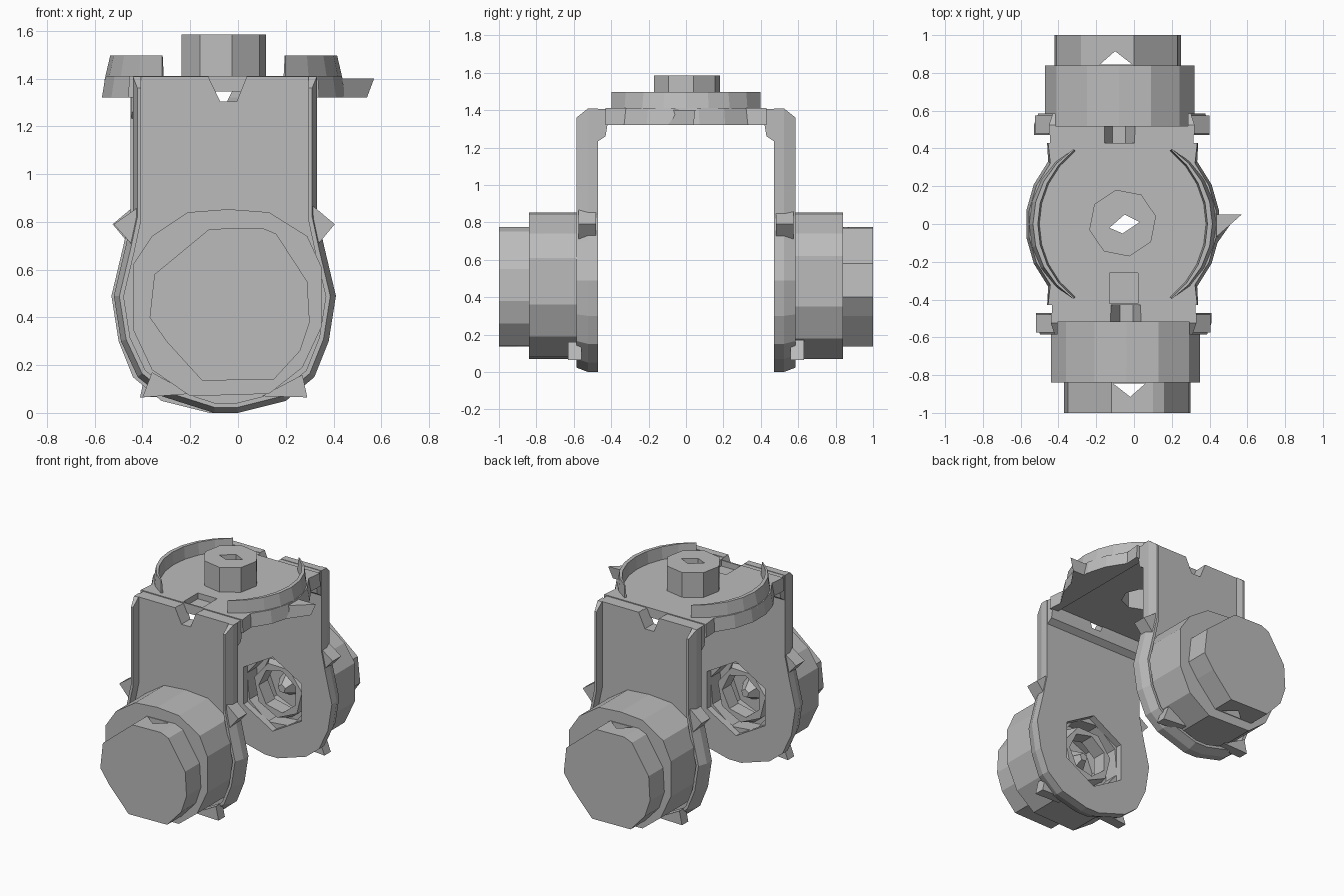
import bpy, bmesh, math
from mathutils import Matrix, Vector

cube = bpy.data.objects.get("Cube")
if cube:
    bpy.data.objects.remove(cube, do_unlink=True)

CX = -0.06  # turning axis of the fork

metal = bpy.data.materials.new("plain grey")
metal.use_nodes = True
metal.diffuse_color = (0.5, 0.5, 0.5, 1)
bsdf = metal.node_tree.nodes["Principled BSDF"]
bsdf.inputs["Base Color"].default_value = (0.5, 0.5, 0.5, 1)
bsdf.inputs["Roughness"].default_value = 0.7

PLACE = {"x": lambda p, d: (d, p[0], p[1]),
         "y": lambda p, d: (p[0], d, p[1]),
         "z": lambda p, d: (p[0], p[1], d)}


def loft(name, rings):
    """Skin equal rings of points and cap both ends."""
    bm = bmesh.new()
    rows = [[bm.verts.new(p) for p in ring] for ring in rings]
    n = len(rows[0])
    for a, b in zip(rows, rows[1:]):
        for i in range(n):
            j = (i + 1) % n
            bm.faces.new((a[i], a[j], b[j], b[i]))
    bm.faces.new(rows[0])
    bm.faces.new(rows[-1])
    bmesh.ops.recalc_face_normals(bm, faces=bm.faces)
    mesh = bpy.data.meshes.new(name)
    bm.to_mesh(mesh)
    bm.free()
    mesh.materials.append(metal)
    ob = bpy.data.objects.new(name, mesh)
    bpy.context.collection.objects.link(ob)
    return ob


def prism(name, axis, pts, start, end, end_pts=None):
    put = PLACE[axis]
    return loft(name, [[put(p, start) for p in pts],
                       [put(p, end) for p in (end_pts or pts)]])


def ngon(cx, cy, r, n, turn=0.0):
    return [(cx + r * math.cos(turn + math.tau * i / n),
             cy + r * math.sin(turn + math.tau * i / n)) for i in range(n)]


def box(x0, x1, y0, y1):
    return [(x0, y0), (x1, y0), (x1, y1), (x0, y1)]


def cut(ob, *cutters):
    """Subtract the cutters from an object and remove them."""
    for c in cutters:
        c.hide_render = True
        mod = ob.modifiers.new("cut", "BOOLEAN")
        mod.operation, mod.solver, mod.object = "DIFFERENCE", "EXACT", c
    bpy.context.view_layer.update()
    deps = bpy.context.evaluated_depsgraph_get()
    mesh = bpy.data.meshes.new_from_object(ob.evaluated_get(deps))
    ob.modifiers.clear()
    ob.data = mesh
    for c in cutters:
        bpy.data.objects.remove(c, do_unlink=True)


# ---- front half of the fork ----
half = []

# arm: a recessed panel framed by a raised, chamfered rim
outline = [(-0.44, 1.408), (-0.44, 0.84), (-0.47, 0.7), (-0.52, 0.49), (-0.49, 0.3),
           (-0.42, 0.15), (-0.32, 0.07), (-0.1, 0.0), (0.0, 0.0), (0.2, 0.05),
           (0.32, 0.15), (0.38, 0.3), (0.41, 0.49), (0.36, 0.7), (0.33, 0.84), (0.33, 1.408)]


def inset(scale, top):
    return [(CX + (x - CX) * scale, top if z > 1 else 0.46 + (z - 0.46) * scale)
            for x, z in outline]


put = PLACE["y"]
arm = loft("front_arm", [[put(p, y) for p in pts] for pts, y in
                         ((outline, -0.47), (outline, -0.525), (inset(0.95, 1.36), -0.585))])
notch = [(-0.135, 1.43), (-0.075, 1.305), (-0.005, 1.305), (0.045, 1.43)]
cut(arm, prism("panel_recess", "y", inset(0.91, 1.5), -0.7, -0.52),
    prism("hole", "y", ngon(CX, 0.44, 0.26, 6, math.pi / 2), -0.7, -0.4),
    prism("notch", "y", notch, -0.7, -0.38))
half.append(arm)

# gusset joining arm and crown on the inside
bend = [(-0.475, 1.405), (-0.42, 1.405), (-0.42, 1.32), (-0.43, 1.26), (-0.475, 1.23)]
gusset = prism("front_gusset", "x", bend, -0.435, 0.325)
cut(gusset, prism("notch", "y", notch, -0.7, -0.38))
half.append(gusset)

# uneven wheel housing with a stepped recess on its inner side
wheel = [(-0.21, 0.84), (-0.04, 0.853), (0.13, 0.84), (0.29, 0.74), (0.35, 0.61), (0.35, 0.36),
         (0.27, 0.19), (0.13, 0.08), (-0.2, 0.07), (-0.36, 0.18), (-0.44, 0.35), (-0.44, 0.62),
         (-0.36, 0.74)]
housing = prism("front_housing", "y", wheel, -0.515, -0.84)
cut(housing, prism("bore", "y", ngon(CX, 0.44, 0.24, 8, 0.3), -0.62, -0.4),
    prism("inner_bore", "y", ngon(CX, 0.44, 0.18, 8), -0.7, -0.5))
half.append(housing)

# angular ring and pointed pin inside the recess
ring = prism("front_inner_ring", "y", ngon(CX, 0.44, 0.215, 7), -0.63, -0.53,
             ngon(CX, 0.44, 0.19, 7, 0.25))
cut(ring, prism("ring_hole", "y", ngon(CX, 0.44, 0.15, 7), -0.8, -0.4))
half.append(ring)
half.append(prism("front_pin", "y", ngon(CX, 0.44, 0.11, 5), -0.71, -0.57,
                  ngon(CX, 0.44, 0.03, 5, 0.3)))

# flat end cap with uneven sides and a small gap beside the housing
cap = [(-0.35, 0.58), (-0.37, 0.4), (-0.3, 0.3), (-0.15, 0.135), (0.15, 0.14), (0.26, 0.26),
       (0.3, 0.38), (0.29, 0.55), (0.16, 0.75), (0.1, 0.775), (-0.12, 0.77)]
end_cap = prism("front_cap", "y", cap, -0.83, -1.0)
cut(end_cap, prism("gap", "z", [(-0.11, -0.845), (0.06, -0.845), (-0.02, -0.915)], 0.0, 1.0))
half.append(end_cap)

# small pointed lugs on the arm edges and under the housing
for name, pts, y0, y1 in (
        ("upper_right_lug", [(-0.42, 0.86), (-0.52, 0.79), (-0.44, 0.7)], -0.575, -0.48),
        ("upper_left_lug", [(0.31, 0.87), (0.405, 0.79), (0.33, 0.7)], -0.575, -0.48),
        ("lower_right_lug", [(-0.36, 0.17), (-0.4, 0.065), (-0.2, 0.08)], -0.63, -0.56),
        ("lower_left_lug", [(0.27, 0.16), (0.29, 0.065), (0.1, 0.07)], -0.63, -0.56)):
    half.append(prism("front_" + name, "y", pts, y0, y1))

# ---- back half: the front half turned half way round ----
turn = (Matrix.Translation(Vector((CX, 0, 0))) @ Matrix.Rotation(math.pi, 4, "Z")
        @ Matrix.Translation(Vector((-CX, 0, 0))))
for ob in half:
    back = ob.copy()
    back.data = ob.data.copy()
    back.data.transform(turn)
    back.name = ob.name.replace("front", "back")
    bpy.context.collection.objects.link(back)


# ---- crown ----
def crown_outline(r, half_width):
    pts = []
    for s in (1, -1):
        arc = [math.radians(a) for a in (-40, -24, -8, 8, 24, 40)]
        pts.append((CX + s * half_width, -s * 0.43))
        pts += [(CX + s * r * math.cos(a), s * r * math.sin(a)) for a in arc]
        pts.append((CX + s * half_width, s * 0.43))
    return pts


crown = prism("crown_plate", "z", crown_outline(0.515, 0.4), 1.32, 1.411, crown_outline(0.5, 0.395))
cut(crown, prism("underside", "z", box(-0.4, 0.28, -0.5, 0.5), 1.2, 1.345),
    prism("dent", "z", box(-0.13, 0.02, -0.42, -0.26), 1.37, 1.5),
    prism("centre_hole", "z", ngon(CX, 0.005, 0.13, 8), 1.2, 1.6))

# hollow knob on top
knob = prism("crown_knob", "z", ngon(CX, 0.005, 0.18, 8, 0.2), 1.4, 1.585)
cut(knob, prism("cavity", "z", ngon(CX, 0.005, 0.13, 8), 1.3, 1.55),
    prism("opening", "z", [(-0.13, -0.02), (-0.06, -0.05), (0.03, 0.01), (-0.05, 0.05)], 1.5, 1.7))

# raised crescent rims either side, flaring out towards the plate
for name, side in (("left_rim", 0), ("right_rim", math.pi)):
    sections = []
    for i in range(9):
        t = i / 4 - 1
        a = side + math.radians(57) * t
        bulge = 1 - t * t
        wide = 0.006 + 0.02 * bulge
        sections.append([(CX + r * math.cos(a), r * math.sin(a), z) for r, z in
                         ((0.475 + 0.025 * bulge, 1.39), (0.475, 1.497),
                          (0.475 - wide, 1.497), (0.465 - wide, 1.39))])
    loft(name, sections)

# pointed tab on the left side of the crown
prism("crown_tab", "z", [(0.42, 0.04), (0.54, 0.04), (0.42, -0.13)], 1.32, 1.4,
      [(0.4, 0.05), (0.57, 0.05), (0.4, -0.1)])
